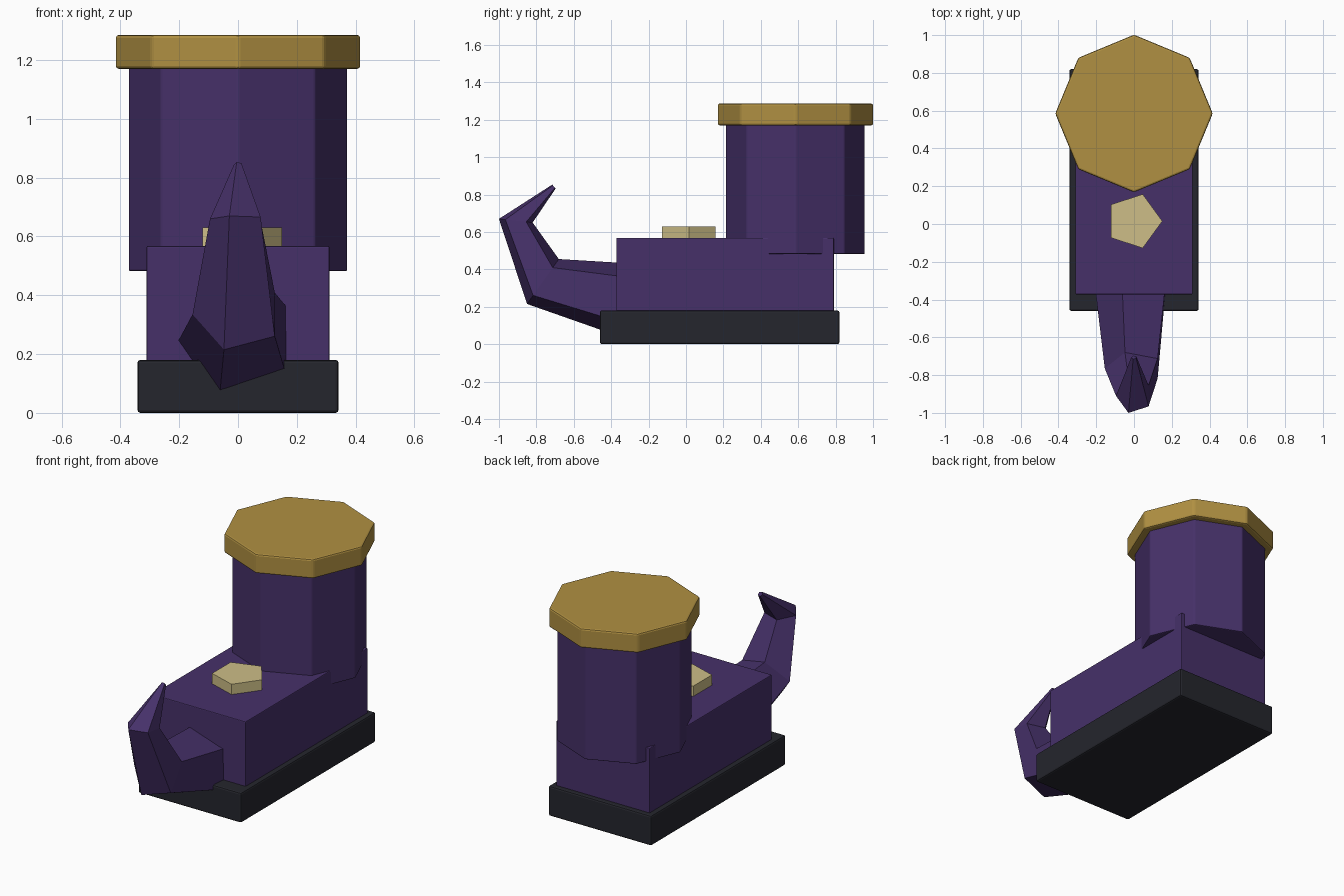
import bpy, bmesh, math
from mathutils import Vector

if "Cube" in bpy.data.objects:
    bpy.data.objects.remove(bpy.data.objects["Cube"])


def material(name, rgb):
    m = bpy.data.materials.new(name)
    m.diffuse_color = (*rgb, 1.0)
    m.use_nodes = True
    m.node_tree.nodes["Principled BSDF"].inputs["Base Color"].default_value = m.diffuse_color
    return m


PURPLE = material("purple felt", (0.061, 0.030, 0.141))
GOLD = material("gold trim", (0.434, 0.279, 0.054))
CREAM = material("pale brass", (0.61, 0.515, 0.242))
BLACK = material("dark sole", (0.018, 0.019, 0.026))


def add_object(name, bm, mat, bevel=0.0):
    if bevel:
        bmesh.ops.bevel(bm, geom=bm.edges[:], offset=bevel, segments=2,
                        profile=0.5, affect='EDGES')
    bmesh.ops.recalc_face_normals(bm, faces=bm.faces[:])
    mesh = bpy.data.meshes.new(name)
    bm.to_mesh(mesh)
    bm.free()
    mesh.materials.append(mat)
    obj = bpy.data.objects.new(name, mesh)
    bpy.context.collection.objects.link(obj)
    return obj


def loft(rings):
    """Skin a list of equal vertex rings and cap both ends."""
    bm = bmesh.new()
    vs = [[bm.verts.new(p) for p in ring] for ring in rings]
    n = len(vs[0])
    for a, b in zip(vs, vs[1:]):
        for i in range(n):
            j = (i + 1) % n
            bm.faces.new((a[i], a[j], b[j], b[i]))
    bm.faces.new(vs[0][::-1])
    bm.faces.new(vs[-1])
    return bm


def box(name, hx, y0, y1, z0, z1, mat, bevel):
    outline = [(-hx, y0), (hx, y0), (hx, y1), (-hx, y1)]
    add_object(name, loft([[(x, y, z) for x, y in outline] for z in (z0, z1)]), mat, bevel)


def prism(name, sides, r, y, z0, z1, mat, bevel=0.0):
    angles = [math.tau * i / sides for i in range(sides)]
    add_object(name, loft([[(r * math.cos(a), y + r * math.sin(a), z) for a in angles]
                           for z in (z0, z1)]), mat, bevel)


# Sole and foot blocks
box("sole", 0.342, -0.46, 0.82, 0.0, 0.18, BLACK, 0.01)
box("foot", 0.311, -0.372, 0.79, 0.17, 0.568, PURPLE, 0.005)

# Octagonal leg and cuff
prism("shaft", 8, 0.372, 0.585, 0.482, 1.20, PURPLE, 0.006)
prism("cuff", 8, 0.417, 0.585, 1.17, 1.286, GOLD, 0.01)

# Five-sided button on the instep
prism("button", 5, 0.15, 0.015, 0.54, 0.63, CREAM)

# Curled toe: pentagonal rings given by (underside, upperside) points in y, z
path = [((-0.36, 0.043), (-0.30, 0.432)),
        ((-0.85, 0.215), (-0.68, 0.455)),
        ((-1.0, 0.67), (-0.82, 0.65)),
        ((-0.715, 0.853), (-0.697, 0.832))]
rings = []
for low, high in path:
    low, high = Vector((0, *low)), Vector((0, *high))
    centre, span = (low + high) / 2, high - low
    r = span.length / (2 * math.sin(math.radians(72)))
    up = span.normalized()
    rings.append([centre + Vector((r * math.cos(a), 0, 0)) + up * r * math.sin(a)
                  for a in (math.pi + math.tau * i / 5 for i in range(5))])
add_object("curled_toe", loft(rings), PURPLE)
